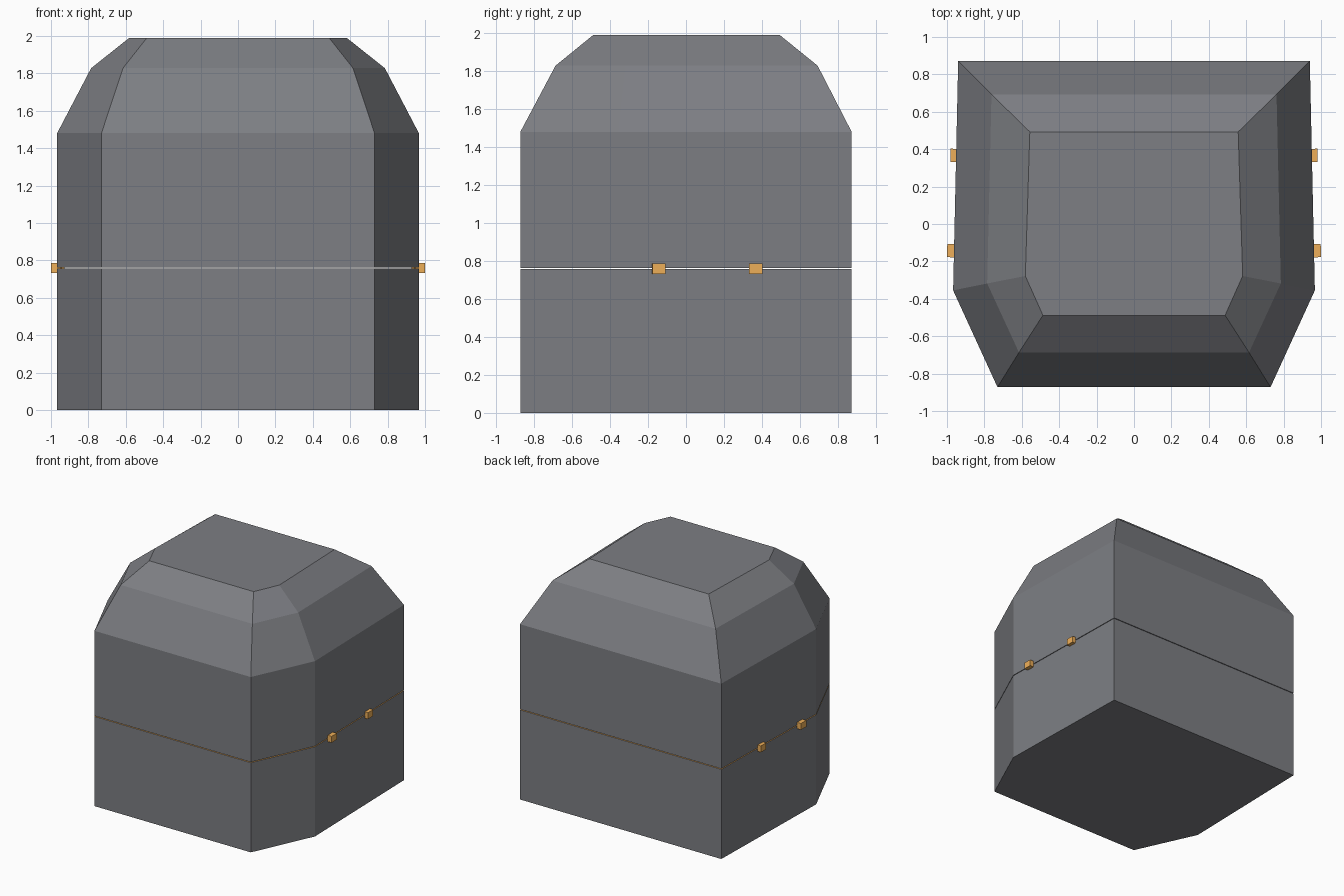
import bpy, bmesh, math

if "Cube" in bpy.data.objects:
    bpy.data.objects.remove(bpy.data.objects["Cube"])

orange = bpy.data.materials.new("orange")
orange.diffuse_color = (0.86, 0.43, 0.10, 1)
orange.use_nodes = True
orange.node_tree.nodes["Principled BSDF"].inputs["Base Color"].default_value = orange.diffuse_color
grey = bpy.data.materials.new("dark_grey")
grey.diffuse_color = (0.205, 0.21, 0.228, 1)
grey.use_nodes = True
grey.node_tree.nodes["Principled BSDF"].inputs["Base Color"].default_value = grey.diffuse_color


def ring(half, z):
    """Mirror the right-hand outline (front to back) into a closed ring."""
    return [(x, y, z) for x, y in half] + [(-x, y, z) for x, y in reversed(half)]


def loft(name, rings):
    bm = bmesh.new()
    loops = [[bm.verts.new(p) for p in r] for r in rings]
    n = len(loops[0])
    bm.faces.new(loops[0][::-1])
    for a, b in zip(loops, loops[1:]):
        for i in range(n):
            j = (i + 1) % n
            bm.faces.new((a[i], a[j], b[j], b[i]))
    bm.faces.new(loops[-1])
    bmesh.ops.recalc_face_normals(bm, faces=bm.faces)
    mesh = bpy.data.meshes.new(name)
    bm.to_mesh(mesh)
    bm.free()
    obj = bpy.data.objects.new(name, mesh)
    bpy.context.collection.objects.link(obj)
    mesh.materials.append(grey)
    return obj


# Right-hand outlines: front corner, side corner, back corner
wall = [(0.73, -0.872), (0.967, -0.355), (0.94, 0.872)]
shoulder = [(0.615, -0.687), (0.785, -0.318), (0.762, 0.693)]
crown = [(0.487, -0.488), (0.581, -0.278), (0.557, 0.493)]

# Lower half, with a coloured rim face just visible in the seam
lower = loft("lower_shell", [ring(wall, 0), ring(wall, 0.757)])
lower.data.materials.append(orange)
lower.data.polygons[len(lower.data.polygons) - 1].material_index = 1

# Upper half with two-step bevelled top
loft("upper_shell", [ring(wall, 0.7625), ring(wall, 1.48),
                     ring(shoulder, 1.828), ring(crown, 1.99)])

# Side clasps bridging the seam, following the slight taper of the side walls
taper = math.atan2(0.027, 1.225)
for side, label in ((1, "right"), (-1, "left")):
    for y, x, place in ((-0.143, 0.972, "front"), (0.367, 0.9545, "back")):
        bpy.ops.mesh.primitive_cube_add(size=1, location=(side * x, y, 0.759),
                                        rotation=(0, 0, side * taper))
        clasp = bpy.context.object
        clasp.name = f"clasp_{label}_{place}"
        clasp.scale = (0.054, 0.07, 0.054)
        clasp.data.materials.append(orange)
